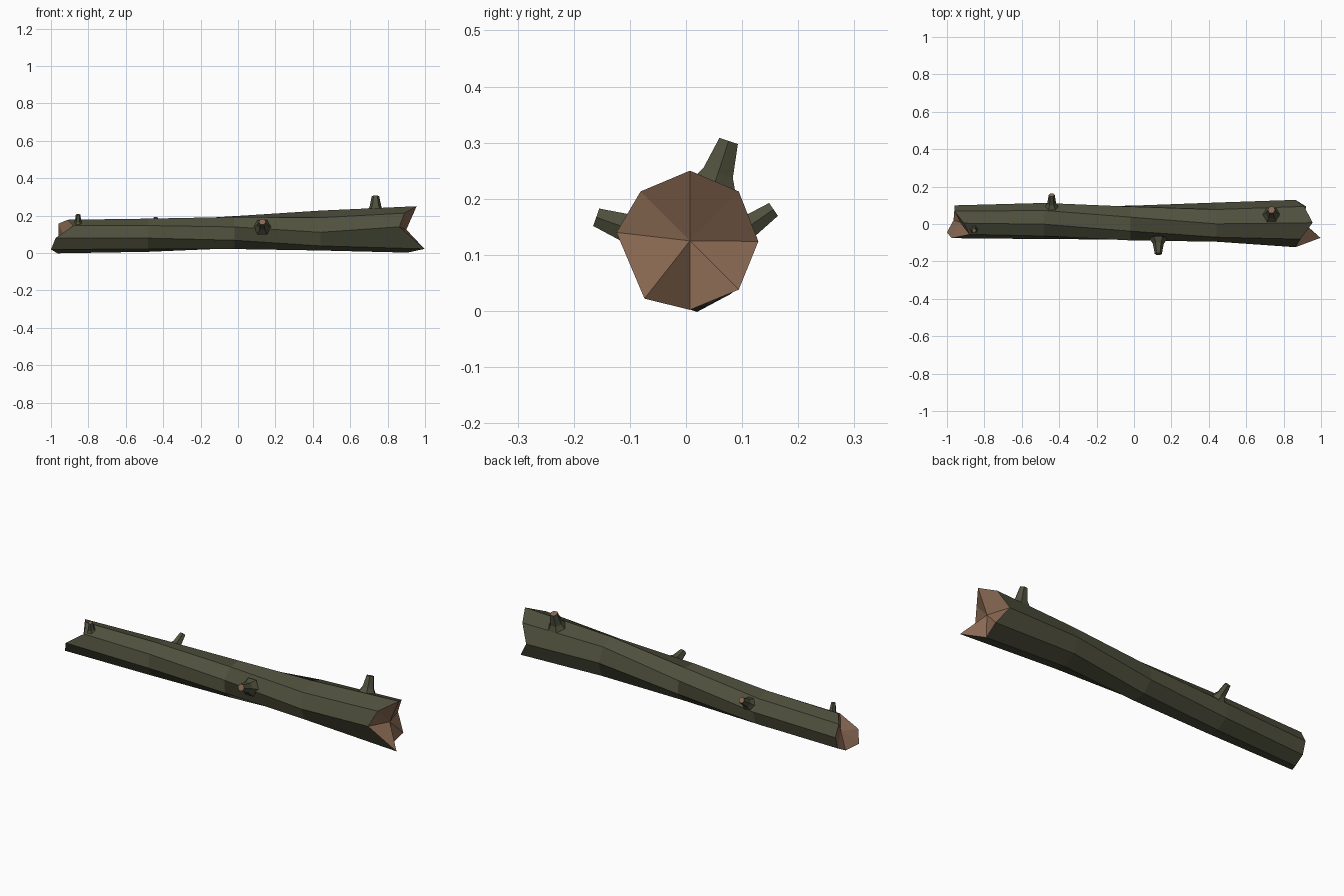
import bpy, bmesh, math
from mathutils import Vector

if "Cube" in bpy.data.objects:
    bpy.data.objects.remove(bpy.data.objects["Cube"])

def material(name, rgb):
    m = bpy.data.materials.new(name)
    m.diffuse_color = (*rgb, 1)
    m.use_nodes = True
    m.node_tree.nodes["Principled BSDF"].inputs["Base Color"].default_value = m.diffuse_color
    return m

BARK = material("dark green bark", (0.078, 0.08, 0.046))
WOOD = material("cut brown wood", (0.25, 0.14, 0.085))

def make_object(name, bm):
    bmesh.ops.recalc_face_normals(bm, faces=bm.faces)
    me = bpy.data.meshes.new(name)
    bm.to_mesh(me)
    bm.free()
    me.materials.append(BARK)
    me.materials.append(WOOD)
    ob = bpy.data.objects.new(name, me)
    bpy.context.collection.objects.link(ob)
    return ob

def bridge(bm, a, b):
    n = len(a)
    for i in range(n):
        bm.faces.new((a[i], a[(i + 1) % n], b[(i + 1) % n], b[i]))

def fan(bm, ring, centre):
    c = bm.verts.new(centre)
    for i in range(len(ring)):
        bm.faces.new((ring[i], ring[(i + 1) % len(ring)], c)).material_index = 1

# log trunk: twisted octagonal rings between two splintered ends
bm = bmesh.new()

def ring(xs, cy, cz, ry, rz, twist):
    return [bm.verts.new((x, cy + ry * math.cos(math.radians(twist + 45 * i)),
                          cz + rz * math.sin(math.radians(twist + 45 * i))))
            for i, x in enumerate(xs)]

left_x = [-.96, -.91, -.88, -.975, -1, -.965, -.96, -.96]
right_end = [(.955, .007, .25), (.89, -.081, .213), (.863, -.124, .14), (.997, -.074, .022),
             (.905, .007, .002), (.92, .094, .038), (.863, .129, .124), (.91, .094, .213)]
rings = [ring(left_x, .012, .088, .088, .09, 50),
         ring([-.48] * 8, .016, .095, .098, .09, 55),
         ring([-.02] * 8, .005, .109, .098, .093, 71),
         ring([.44] * 8, .01, .12, .105, .107, 95),
         [bm.verts.new(p) for p in right_end]]
for a, b in zip(rings, rings[1:]):
    bridge(bm, a, b)
fan(bm, rings[0], (-.93, .01, .09))
fan(bm, rings[-1], (.9, .007, .125))
make_object("log_trunk", bm)

# broken branch stubs: flared six-sided pegs with a cut tip
def stub(name, base, tip, r_base, r_neck, r_tip):
    base, tip = Vector(base), Vector(tip)
    q = (tip - base).to_track_quat('Z', 'Y')
    bm = bmesh.new()
    rs = []
    for t, r in ((0, r_base), (.35, r_neck), (1, r_tip)):
        c = base.lerp(tip, t)
        rs.append([bm.verts.new(c + q @ Vector((r * math.cos(i * math.pi / 3),
                                               r * math.sin(i * math.pi / 3), 0)))
                   for i in range(6)])
    bridge(bm, rs[0], rs[1])
    bridge(bm, rs[1], rs[2])
    bm.faces.new(rs[0])
    bm.faces.new(rs[2]).material_index = 1
    make_object(name, bm)

stub("branch_stub_top", (.735, .047, .215), (.735, .076, .303), .052, .032, .02)
stub("branch_stub_front", (.13, -.078, .138), (.13, -.16, .167), .048, .029, .019)
stub("branch_stub_back", (-.44, .085, .132), (-.44, .156, .181), .042, .024, .016)
stub("branch_stub_small", (-.855, -.022, .145), (-.855, -.035, .206), .032, .018, .012)
